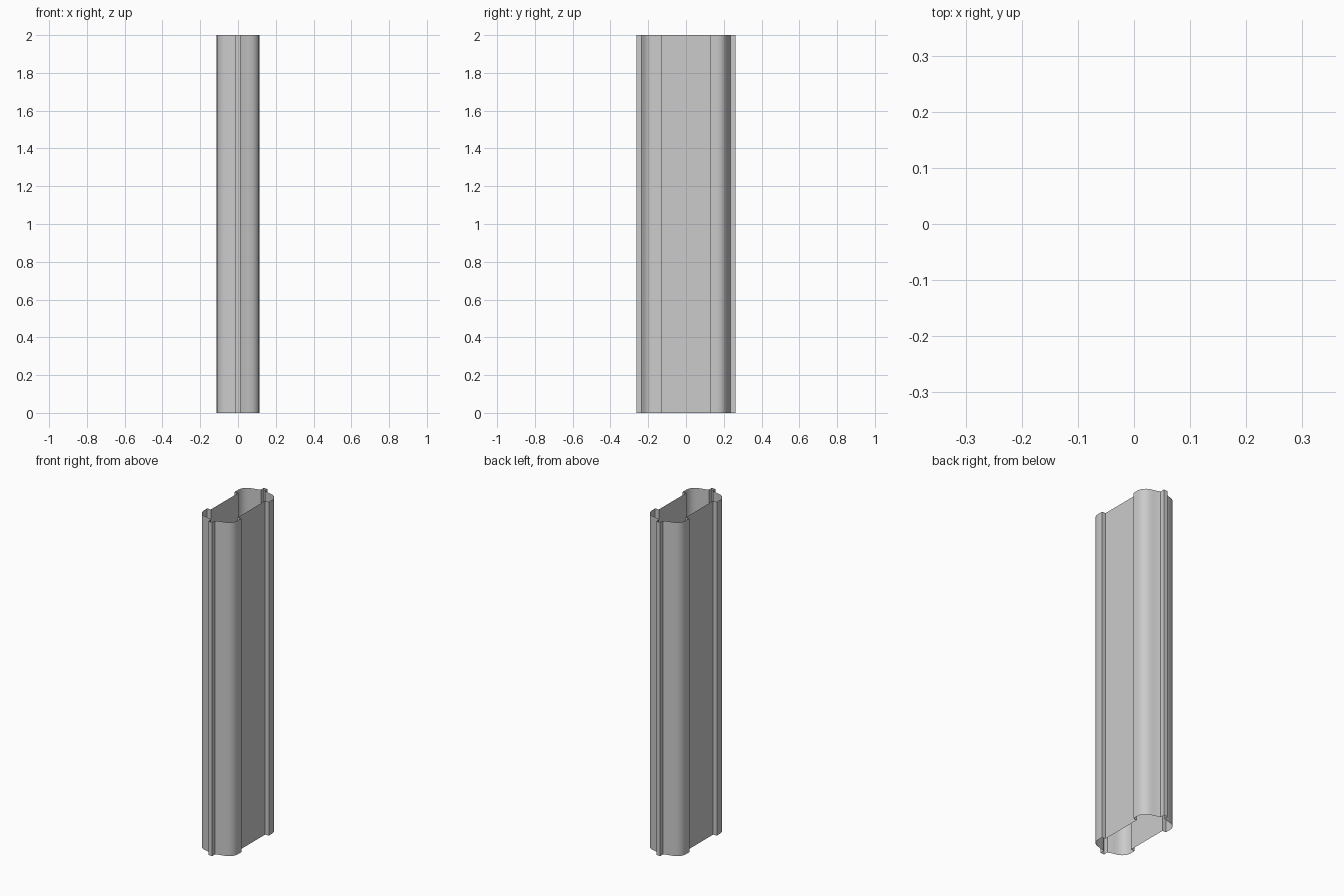
import bpy, bmesh, math

if "Cube" in bpy.data.objects:
    bpy.data.objects.remove(bpy.data.objects["Cube"])

HEIGHT = 2.0

# One quarter of the open cross-section: recessed wall, step, rounded shoulder, end rib
quarter = [(0.089, 0.13), (0.113, 0.13), (0.113, 0.165), (0.110, 0.182),
           (0.102, 0.197), (0.090, 0.209), (0.073, 0.218), (0.050, 0.224),
           (0.030, 0.229), (0.0125, 0.236), (0.0125, 0.262)]

# Mirror the quarter into a closed loop
half = quarter + [(-x, y) for x, y in reversed(quarter)]
loop = half + [(-x, -y) for x, y in half]

# Extrude the loop upward as an uncapped thin shell
bm = bmesh.new()
bottom = [bm.verts.new((x, y, 0)) for x, y in loop]
top = [bm.verts.new((x, y, HEIGHT)) for x, y in loop]
n = len(loop)
for i in range(n):
    j = (i + 1) % n
    bm.faces.new((bottom[i], bottom[j], top[j], top[i]))

mesh = bpy.data.meshes.new("column_shell")
bm.to_mesh(mesh)
bm.free()
shell = bpy.data.objects.new("column_shell", mesh)
bpy.context.collection.objects.link(shell)

# Smooth shoulders, crisp steps
bpy.context.view_layer.objects.active = shell
shell.select_set(True)
bpy.ops.object.shade_smooth_by_angle(angle=math.radians(30))
